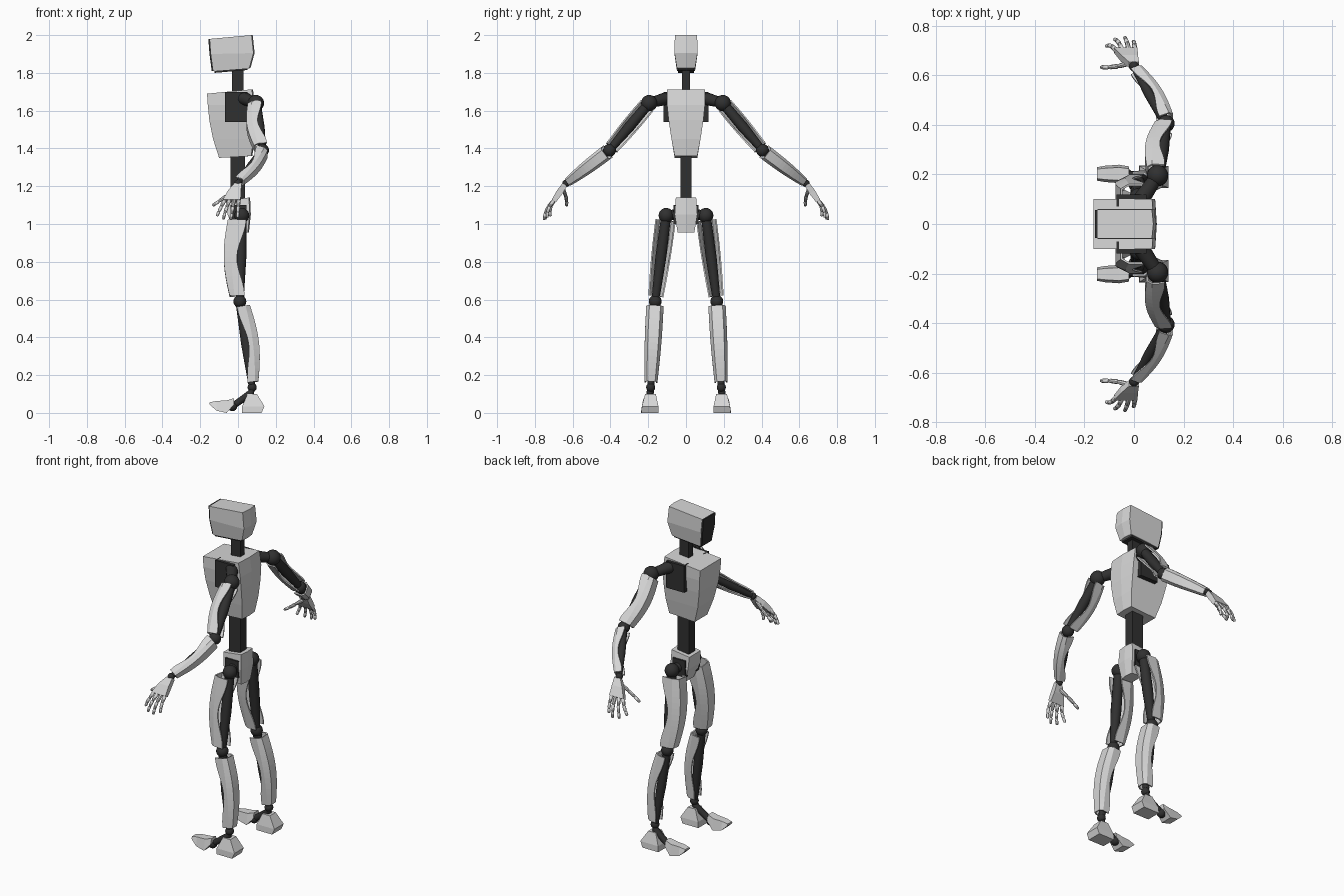
import bpy, bmesh, math
from mathutils import Vector as V

if "Cube" in bpy.data.objects:
    bpy.data.objects.remove(bpy.data.objects["Cube"])


def material(name, v):
    m = bpy.data.materials.new(name)
    m.use_nodes = True
    m.diffuse_color = (v, v, v, 1)
    m.node_tree.nodes["Principled BSDF"].inputs["Base Color"].default_value = (v, v, v, 1)
    return m


LIGHT = material("light grey shell", 0.68)
DARK = material("charcoal frame", 0.03)


def finish(name, bm, mat, mirror=False, smooth=False, closed=True):
    """Turn a bmesh into an object, optionally mirrored to the other side."""
    if closed:
        bmesh.ops.recalc_face_normals(bm, faces=bm.faces)
    me = bpy.data.meshes.new(name)
    bm.to_mesh(me)
    bm.free()
    me.materials.append(mat)
    ob = bpy.data.objects.new(name, me)
    bpy.context.scene.collection.objects.link(ob)
    if smooth:
        bpy.ops.object.select_all(action='DESELECT')
        ob.select_set(True)
        bpy.context.view_layer.objects.active = ob
        bpy.ops.object.shade_smooth_by_angle(angle=math.radians(40))
    if mirror:
        mod = ob.modifiers.new("other side", 'MIRROR')
        mod.use_axis = (False, True, False)
    return ob


def loft(name, rings, mat, mirror=False, smooth=False, closed=True):
    """Skin a list of equal rings; closed=False leaves an open gutter."""
    bm = bmesh.new()
    rows = [[bm.verts.new(p) for p in r] for r in rings]
    n = len(rows[0])
    for a, b in zip(rows, rows[1:]):
        for i in range(n if closed else n - 1):
            j = (i + 1) % n
            bm.faces.new((a[i], a[j], b[j], b[i]))
    if closed:
        bm.faces.new(rows[0])
        bm.faces.new(rows[-1])
    return finish(name, bm, mat, mirror, smooth, closed)


def ball(name, c, r):
    bm = bmesh.new()
    bmesh.ops.create_uvsphere(bm, u_segments=20, v_segments=12, radius=r)
    bmesh.ops.translate(bm, verts=bm.verts, vec=c)
    finish(name, bm, DARK, True, True)


def rod(name, pts, radii, mat=DARK, sides=12):
    """Round bar through points, on both sides of the body."""
    pts = [V(p) for p in pts]
    d = (pts[-1] - pts[0]).normalized()
    u = d.orthogonal().normalized()
    w = d.cross(u)
    ang = [math.tau * i / sides for i in range(sides)]
    rings = [[p + (u * math.cos(a) + w * math.sin(a)) * r for a in ang]
             for p, r in zip(pts, radii)]
    loft(name, rings, mat, True, True)


def box(name, x, y, z, mat=DARK, mirror=False):
    loft(name, [[(x[0], y[0], h), (x[1], y[0], h), (x[1], y[1], h), (x[0], y[1], h)]
                for h in z], mat, mirror)


def body(name, sections, mat=LIGHT, ridge=0.006):
    """Box-like body from (z front, z back, x front, x back, half width)."""
    loft(name, [[(xf, -w, zf), (xb, -w, zb), (xb + ridge, 0, zb), (xb, w, zb), (xf, w, zf)]
                for zf, zb, xf, xb, w in sections], mat)


def limb_shell(name, a, b, open_x, widths, depths, bulge, lip, scallop):
    """Curved gutter around a limb, open towards open_x, with scalloped lips."""
    a, b = V(a), V(b)
    d = (b - a).normalized()
    f = V((open_x, 0, 0))
    f = (f - d * f.dot(d)).normalized()
    s = d.cross(f)
    rings = []
    steps = 12
    for i in range(steps + 1):
        k = i / steps
        c = a.lerp(b, 0.06 + 0.88 * k)
        arch = math.sin(math.pi * k)
        w = widths[0] + (widths[1] - widths[0]) * k + 0.004 * arch
        e = depths[0] + (depths[1] - depths[0]) * k + bulge * arch
        l = lip - scallop * arch ** 2
        prof = [(-w, l), (-w, -e * .55), (-w * .65, -e), (w * .65, -e), (w, -e * .55), (w, l)]
        rings.append([c + s * p + f * q for p, q in prof])
    ob = loft(name, rings, LIGHT, True, False, False)
    mod = ob.modifiers.new("thickness", 'SOLIDIFY')
    mod.thickness = 0.008
    mod.offset = 0


# Head with dark face and jaw plates
head = [(1.81, 1.825, -.13, .06, .048), (1.9, 1.905, -.142, .082, .061),
        (1.98, 2.0, -.148, .072, .059)]
body("head", head)
body("face_plate", [(z, z, x - .009, x + .001, w * .94) for z, _, x, _, w in head], DARK, 0)
body("jaw_plate", [(1.8, 1.815, -.125, .05, .042), (1.812, 1.827, -.125, .05, .044)], DARK, 0)

# Torso, neck, waist and pelvis
body("torso", [(1.35, 1.36, -.1, .07, .06), (1.45, 1.45, -.132, .082, .077),
               (1.55, 1.55, -.152, .086, .092), (1.63, 1.63, -.16, .085, .1),
               (1.69, 1.713, -.164, .073, .1)])
box("neck", (-.033, .03), (-.021, .021), (1.68, 1.84))
box("waist", (-.04, .036), (-.03, .03), (1.1, 1.38))
body("pelvis", [(.96, .955, -.02, .052, .044), (1.05, 1.05, -.055, .062, .06),
                (1.125, 1.14, -.06, .058, .054)])
box("shoulder_plate", (-.07, .05), (.07, .118), (1.54, 1.7), mirror=True)
box("hip_plate", (-.04, .045), (.04, .066), (1.0, 1.1), mirror=True)

# Joint centres on the left of the frame, mirrored to the other side
shoulder, elbow, wrist = (.095, .195, 1.64), (.13, .405, 1.39), (0, .635, 1.215)
hip, knee, ankle = (.02, .105, 1.045), (.01, .163, .59), (.075, .187, .135)

rod("shoulder_link", [(.03, .1, 1.665), shoulder], [.035, .026])
rod("hip_link", [(.01, .05, 1.05), hip], [.03, .025])
for name, c, r in (("shoulder_ball", shoulder, .043), ("elbow_ball", elbow, .034),
                   ("wrist_ball", wrist, .02), ("hip_ball", hip, .04),
                   ("knee_ball", knee, .034), ("ankle_ball", ankle, .024),
                   ("toe_ball", (-.03, .197, .035), .026)):
    ball(name, c, r)

# Dark limb cores
for name, a, b, r in (("upper_arm_core", shoulder, elbow, .026),
                      ("forearm_core", elbow, wrist, .02),
                      ("thigh_core", hip, knee, .027),
                      ("shin_core", knee, ankle, .024)):
    mid = V(a).lerp(V(b), .5)
    rod(name, [a, mid, b], [r, r * 1.1, r * .75])

# Light limb shells
limb_shell("upper_arm_shell", shoulder, elbow, 1, (.04, .034), (.042, .04), .022, .026, .034)
limb_shell("forearm_shell", elbow, wrist, -1, (.036, .02), (.034, .022), .016, .022, .03)
limb_shell("thigh_shell", hip, knee, 1, (.05, .036), (.07, .052), .026, .024, .045)
limb_shell("shin_shell", knee, ankle, -1, (.042, .03), (.046, .034), .026, .02, .034)

# Hands: flat palm, four jointed fingers and a thumb
flat = V((0, .82, .57))
side = V((1, 0, 0))
loft("palm", [[V(c) + side * i * w + flat * j * t
               for i, j in ((-1, -1), (1, -1), (1, 1), (-1, 1))]
              for c, w, t in (((0, .642, 1.208), .02, .014), ((-.018, .668, 1.17), .034, .017),
                              ((-.033, .7, 1.122), .047, .013))], LIGHT, True)


def digit(name, knuckle, bend, tip, r):
    """Three short segments along a bent finger, with thin joints between."""
    k, m, t = V(knuckle), V(bend), V(tip)
    curve = [k * (1 - u) ** 2 + m * 2 * u * (1 - u) + t * u * u for u in (0, .42, .74, 1)]
    for i, (a, b) in enumerate(zip(curve, curve[1:])):
        rod(f"{name}_segment_{i + 1}", [a, a.lerp(b, .12), a.lerp(b, .85), b],
            [r * .7, r, r * .9, r * .6], LIGHT, 8)
        r *= .9


for i, (kx, tx, ty, tz) in enumerate(((-.07, -.112, .718, 1.042), (-.045, -.078, .745, 1.025),
                                      (-.02, -.038, .752, 1.022), (.004, -.002, .735, 1.035))):
    digit(f"finger_{i + 1}", (kx, .698, 1.127), ((kx + tx) / 2, ty * .5 + .368, 1.09),
          (tx, ty, tz), .0105)
digit("thumb", (-.015, .65, 1.185), (-.07, .628, 1.14), (-.135, .632, 1.097), .011)

# Feet: heel block, dark bar and toe wedge
loft("heel", [[(x0, y0, z), (x1, y0, z), (x1, y1, z), (x0, y1, z)]
              for z, x0, x1, y0, y1 in ((0, .02, .125, .145, .235), (.035, .022, .14, .146, .234),
                                        (.1, .05, .1, .16, .216))], LIGHT, True)
rod("foot_bar", [ankle, (.07, .19, .105), (-.03, .197, .035)], [.018, .02, .017])
loft("toe", [[(x, .202 - w, z0), (x, .202 + w, z0), (x, .202 + w * .7, z1), (x, .202 - w * .7, z1)]
             for x, w, z0, z1 in ((-.15, .027, .045, .056), (-.115, .033, .012, .063),
                                  (-.06, .037, 0, .066), (-.02, .03, .045, .078))], LIGHT, True)
